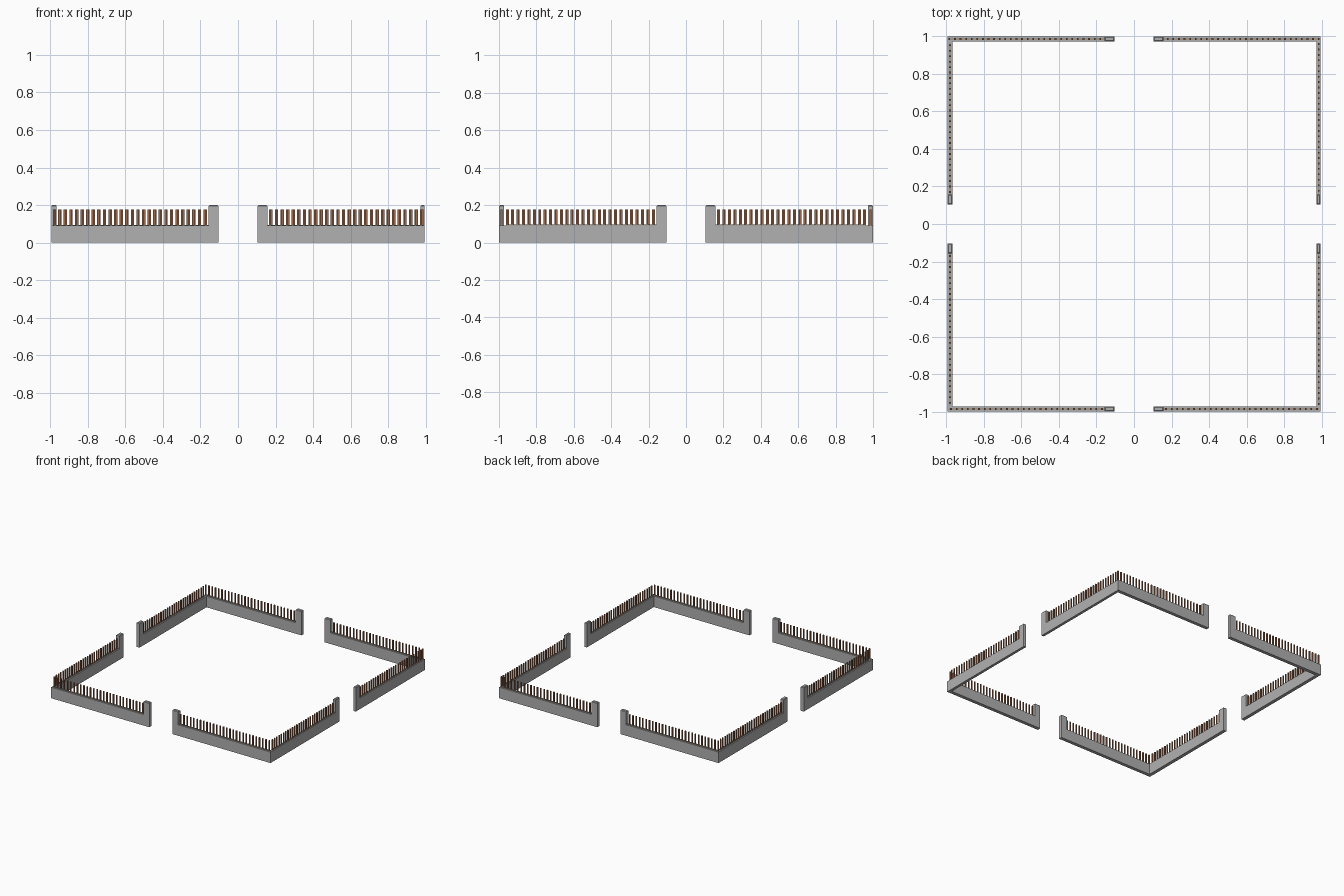
import bpy, bmesh
from mathutils import Matrix, Vector

if "Cube" in bpy.data.objects:
    bpy.data.objects.remove(bpy.data.objects["Cube"])

X, Y = 0.995, 1.0          # outer half extents
WALL_H, POST_H, BAR_TOP = 0.09, 0.2, 0.176
POST_LEN, GATE = 0.052, 0.105


def material(name, color):
    m = bpy.data.materials.new(name)
    m.diffuse_color = (*color, 1)
    m.use_nodes = True
    m.node_tree.nodes["Principled BSDF"].inputs["Base Color"].default_value = m.diffuse_color
    return m


brown = material("rusty_brown", (0.33, 0.14, 0.07))
stone = material("dark_stone", (0.44, 0.44, 0.44))
rail_mat = material("rail_grey_brown", (0.36, 0.32, 0.28))


def add_box(bm, lo, hi):
    lo, hi = Vector(lo), Vector(hi)
    size, mid = hi - lo, (lo + hi) / 2
    bmesh.ops.create_cube(
        bm, size=1, matrix=Matrix.Translation(mid) @ Matrix.Diagonal((*size, 1)))


def finish(bm, name, mat):
    me = bpy.data.meshes.new(name)
    bm.to_mesh(me)
    bm.free()
    ob = bpy.data.objects.new(name, me)
    bpy.context.collection.objects.link(ob)
    me.materials.append(mat)


def span(axis, a0, a1, c0, c1, z0, z1):
    """Box corners for a run along the given axis (0 = x, 1 = y)."""
    a0, a1 = sorted((a0, a1))
    c0, c1 = sorted((c0, c1))
    if axis == 0:
        return (a0, c0, z0), (a1, c1, z1)
    return (c0, a0, z0), (c1, a1, z1)


def fence_run(name, axis, side, d, thick, corner, shift=0.0):
    """One half of one side: low wall, gate post, rail and bars."""
    outer = side * (Y if axis == 0 else X)
    inner = outer - side * thick
    mid = (outer + inner) / 2
    post_end = GATE + POST_LEN

    # low wall
    bm = bmesh.new()
    add_box(bm, *span(axis, d * GATE, d * corner, outer, inner, 0, WALL_H))
    finish(bm, name + "_wall", stone)

    # gate post with chamfered top
    bm = bmesh.new()
    add_box(bm, *span(axis, d * GATE, d * post_end, outer, inner, WALL_H, POST_H))
    top = [e for e in bm.edges if all(v.co.z > POST_H - 1e-4 for v in e.verts)]
    bmesh.ops.bevel(bm, geom=top, offset=0.005, segments=1, affect='EDGES')
    finish(bm, name + "_gate_post", stone)

    # thin bottom rail
    t = 0.0045
    bm = bmesh.new()
    add_box(bm, *span(axis, d * post_end, d * (corner - 0.01),
                      mid - t, mid + t, WALL_H, WALL_H + 0.005))
    finish(bm, name + "_rail", rail_mat)

    # slim railing bars
    bm = bmesh.new()
    n, w = 28, 0.0045
    start, end = post_end + 0.014 + shift, corner - 0.02 + shift
    for i in range(n):
        a = d * (start + (end - start) * i / (n - 1))
        add_box(bm, *span(axis, a - w, a + w, mid - t, mid + t, WALL_H, BAR_TOP))
    finish(bm, name + "_bars", brown)


T = 0.028
for d, lr in ((-1, "left"), (1, "right")):
    fence_run("front_" + lr, 0, -1, d, T, X)
    fence_run("back_" + lr, 0, 1, d, T, X, 0.009)
for d, fb in ((-1, "front"), (1, "back")):
    fence_run("left_" + fb, 1, -1, d, T, Y - T)
    fence_run("right_" + fb, 1, 1, d, 0.022, Y - T, 0.007)
